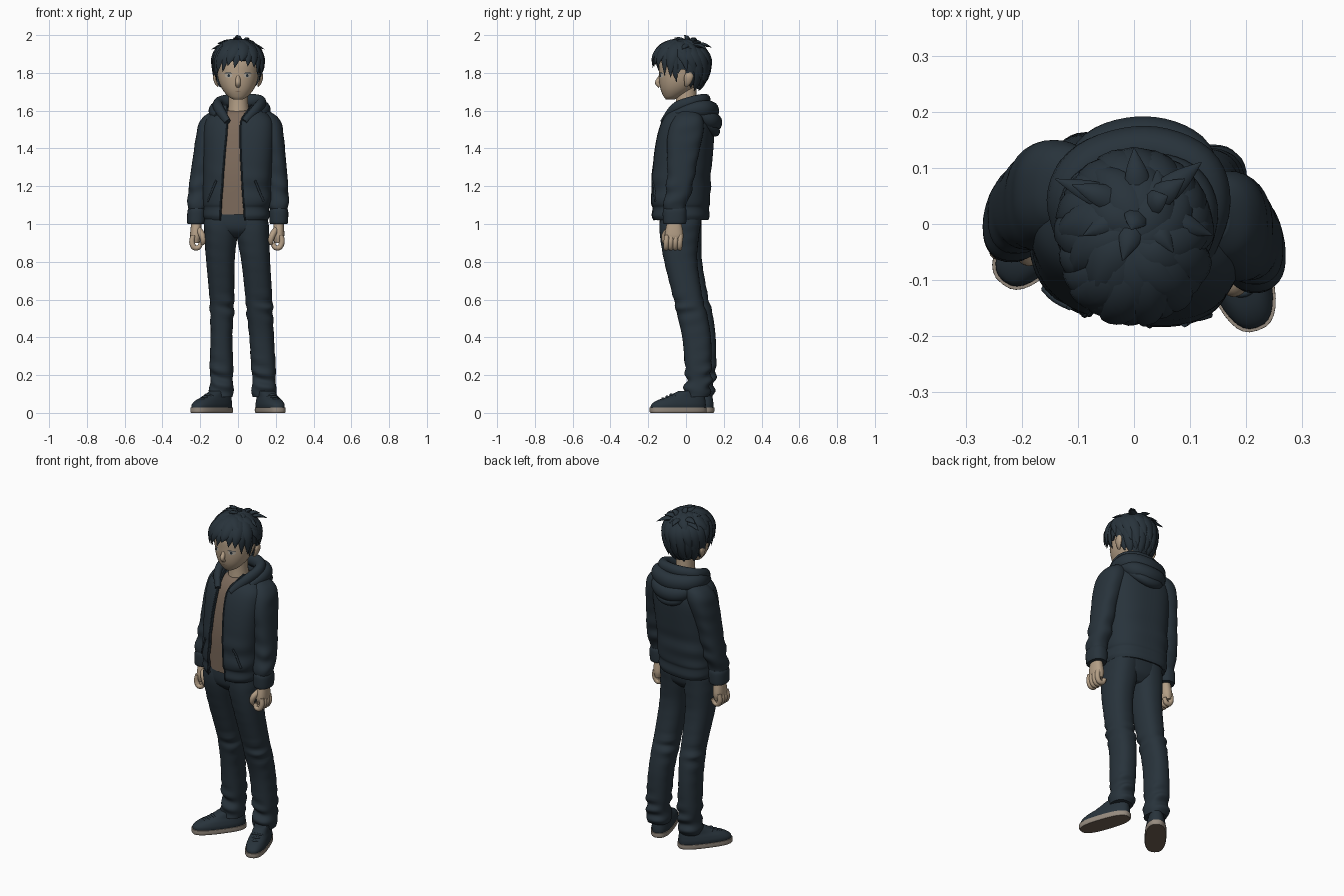
import bpy, bmesh, math
from mathutils import Vector, Matrix
from mathutils.bvhtree import BVHTree
from math import sin, cos, pi, exp


def material(name, r, g, b):
    m = bpy.data.materials.new(name)
    m.diffuse_color = (r, g, b, 1)
    return m


CLOTH = material("dark navy", .021, .033, .044)
SKIN = material("skin", .455, .345, .238)
SHIRT = material("brown shirt", .205, .146, .106)
SOLE = material("shoe rubber", .305, .258, .212)
UNDER = material("sole underside", .165, .12, .088)
WHITE = material("eye white", .47, .42, .35)
LIP = material("lip", .27, .18, .12)


def spline(rows, sub):
    """Catmull-Rom interpolation of equal-length tuples."""
    out, n = [], len(rows)
    for i in range(n - 1):
        p0, p1, p2, p3 = rows[max(i - 1, 0)], rows[i], rows[i + 1], rows[min(i + 2, n - 1)]
        for s in range(sub):
            t = s / sub
            out.append([.5 * (2 * b + (c - a) * t + (2 * a - 5 * b + 4 * c - d) * t * t
                              + (3 * b - a - 3 * c + d) * t ** 3)
                        for a, b, c, d in zip(p0, p1, p2, p3)])
    return out + [list(rows[-1])]


def spow(v, p):
    return math.copysign(abs(v) ** p, v)


def loft(rows, p=.85, n=36, sub=5, skew=0, fold=None, freq=90):
    """Rows (x0, x1, y_front, y_back, z[, open_left, open_right]) bottom to top."""
    rings = []
    for r in spline(rows, sub):
        x0, x1, y0, y1, z = r[:5]
        cx, cy, rx, ry = (x0 + x1) / 2, (y0 + y1) / 2, (x1 - x0) / 2, (y1 - y0) / 2
        a0, a1, count = 0, 2 * pi, n
        if len(r) > 5:
            edge = lambda x: math.asin(max(-1, min(1, spow((x - cx) / rx, 1 / p))))
            a0, a1, count = edge(r[6]), 2 * pi + edge(r[5]), n + 1
        ring = []
        for j in range(count):
            a = a0 + (a1 - a0) * j / n
            d = fold(z) * sin(z * freq + 2 * sin(a + 1)) * (.5 + .5 * sin(a * 2 + z * 11)) if fold else 0
            dx = (rx + d) * spow(sin(a), p)
            ring.append(Vector((cx + dx, cy - (ry + d) * spow(cos(a), p) + skew * dx, z)))
        rings.append(ring)
    return rings


def sweep(path, flat=1, up=None, n=12, sub=5):
    """Tube along rows (x, y, z, radius); up(point) gives the thin direction."""
    rows, rings = spline(path, sub), []
    for i, r in enumerate(rows):
        q = Vector(r[:3])
        t = (Vector(rows[min(i + 1, len(rows) - 1)][:3]) - Vector(rows[max(i - 1, 0)][:3])).normalized()
        u = up(q) if up else Vector((.13, .21, 1))
        side = t.cross(u).normalized()
        nor = side.cross(t)
        w = max(r[3], .0008)
        rings.append([q + side * w * cos(2 * pi * j / n) + nor * w * flat * sin(2 * pi * j / n)
                      for j in range(n)])
    return rings


def build(name, tubes, mat, closed=True, cap=True, angle=50):
    bm = bmesh.new()
    for rings in tubes:
        vs = [[bm.verts.new(q) for q in ring] for ring in rings]
        n = len(vs[0])
        for a, b in zip(vs, vs[1:]):
            for j in range(n if closed else n - 1):
                k = (j + 1) % n
                bm.faces.new((a[j], a[k], b[k], b[j]))
        if closed and cap:
            bm.faces.new(vs[0][::-1])
            bm.faces.new(vs[-1])
    if closed and cap:
        bmesh.ops.recalc_face_normals(bm, faces=bm.faces)
    me = bpy.data.meshes.new(name)
    bm.to_mesh(me)
    bm.free()
    me.materials.append(mat)
    ob = bpy.data.objects.new(name, me)
    bpy.context.collection.objects.link(ob)
    bpy.ops.object.select_all(action='DESELECT')
    ob.select_set(True)
    bpy.context.view_layer.objects.active = ob
    bpy.ops.object.shade_smooth_by_angle(angle=math.radians(angle))
    return ob


def caster(ob):
    me = ob.data
    tree = BVHTree.FromPolygons([v.co for v in me.vertices], [tuple(f.vertices) for f in me.polygons])

    def hit(x, z, off=.003):
        h = tree.ray_cast(Vector((x, -1, z)), Vector((0, 1, 0)))[0]
        return Vector((x, (h.y if h else -.13) - off, z))
    return hit


# trousers
crease = lambda z: .001 + .009 * exp(-((z - .17) / .09) ** 2) + .006 * exp(-((z - .56) / .06) ** 2)
build("right_trouser_leg", [loft([
    (.078, .2, 0, .118, .085), (.07, .205, -.01, .13, .12), (.078, .198, 0, .132, .17),
    (.07, .2, -.005, .135, .24), (.06, .19, -.02, .132, .4), (.045, .185, -.05, .11, .53),
    (.04, .182, -.065, .09, .6), (.018, .17, -.115, .06, .8), (-.006, .165, -.137, .068, .93),
    (-.01, .162, -.14, .078, 1.0), (-.01, .155, -.135, .08, 1.05)], sub=8, fold=crease)], CLOTH)
build("left_trouser_leg", [loft([
    (-.145, -.03, .015, .14, .085), (-.155, -.022, .01, .15, .12), (-.145, -.028, .02, .152, .17),
    (-.15, -.025, .015, .16, .24), (-.145, -.03, 0, .157, .4), (-.148, -.022, -.02, .14, .53),
    (-.15, -.02, -.035, .12, .6), (-.168, -.018, -.095, .085, .8), (-.178, -.005, -.13, .082, .93),
    (-.18, 0, -.138, .082, 1.0), (-.172, 0, -.132, .082, 1.05)], sub=8, fold=crease, freq=84)], CLOTH)
build("trouser_hips", [loft([
    (-.09, .07, -.09, .04, .925), (-.14, .125, -.128, .07, .96), (-.17, .152, -.14, .08, 1.0),
    (-.17, .155, -.138, .085, 1.06)], p=.8)], CLOTH)

# shoes: sole, upper and laces, turned outward
for side, x, y, turn in (("right", .17, -.04, .33), ("left", -.138, .018, -.66)):
    sole = build(side + "_shoe_sole", [loft([
        (-.055, .055, -.154, .15, 0), (-.059, .059, -.158, .154, .008),
        (-.059, .059, -.158, .154, .028)], p=.76)], SOLE, angle=35)
    sole.data.materials.append(UNDER)
    for f in sole.data.polygons:
        f.material_index = int(f.normal.z < -.8)
    upper = build(side + "_shoe_upper", [loft([
        (-.055, .055, -.153, .149, .025), (-.056, .056, -.148, .15, .045), (-.051, .051, -.118, .148, .066),
        (-.044, .044, -.06, .145, .086), (-.04, .04, .0, .138, .115)], p=.8)], CLOTH)
    laces = build(side + "_shoe_laces", [sweep([
        (-.03, yy + .012, zz - .012, .006), (0, yy, zz, .007), (.03, yy + .012, zz - .012, .006)])
        for yy, zz in ((-.088, .076), (-.065, .086), (-.042, .097))], CLOTH)
    for ob in (sole, upper, laces):
        ob.data.transform(Matrix.Translation((x, y, 0)) @ Matrix.Rotation(turn, 4, 'Z'))

# shirt and neck
build("shirt", [loft([
    (-.15, .135, -.148, .09, 1.05), (-.15, .15, -.152, .1, 1.25), (-.15, .16, -.138, .11, 1.4),
    (-.13, .145, -.112, .1, 1.52), (-.075, .085, -.075, .08, 1.585), (-.06, .07, -.045, .07, 1.6)],
    p=.75, skew=-.1)], SHIRT)
build("neck", [loft([(-.058, .064, -.06, .06, 1.55), (-.05, .054, -.054, .058, 1.64),
                     (-.05, .054, -.055, .055, 1.73)], p=1)], SKIN)

# open jacket with hem band
jacket = build("jacket_body", [loft([
    (-.175, .158, -.165, .115, 1.02, -.095, .035), (-.185, .168, -.175, .122, 1.045, -.094, .034),
    (-.183, .166, -.171, .118, 1.085, -.092, .032), (-.188, .175, -.178, .125, 1.12, -.09, .028),
    (-.185, .18, -.175, .128, 1.25, -.08, .02), (-.185, .19, -.163, .14, 1.38, -.07, .014),
    (-.185, .195, -.145, .145, 1.48, -.06, .012), (-.17, .185, -.12, .135, 1.55, -.057, .018),
    (-.12, .14, -.085, .12, 1.6, -.06, .05), (-.085, .1, -.05, .1, 1.63, -.06, .07)],
    p=.75, n=60, sub=8, skew=-.1, fold=lambda z: .005 * exp(-((z - 1.18) / .1) ** 2), freq=50)],
    CLOTH, closed=False)
on_jacket = caster(jacket)
rows = len(jacket.data.vertices) // 61
build("jacket_zip_edges", [sweep([(*jacket.data.vertices[i * 61 + k].co, .004) for i in range(0, rows, 3)],
                                 sub=2, n=8, up=lambda q: Vector((0, 1, 0))) for k in (0, 60)], CLOTH)
build("jacket_pocket_welts", [sweep([(*on_jacket(x + s * u * .045, 1.23 - u * .11, .001), .006)
                                     for u in (0, .33, .66, 1)], n=8, up=lambda q: Vector((0, 1, 0)))
                              for x, s in ((.09, 1), (-.115, -1))], CLOTH)
solid = jacket.modifiers.new("thickness", 'SOLIDIFY')
solid.thickness = .016

# sleeves, cuffs and hands; the left side sits further back
sleeve = [(.175, .262, -.115, -.005, 1.07), (.16, .266, -.12, 0, 1.1), (.16, .268, -.11, .025, 1.16),
          (.15, .262, -.1, .045, 1.25), (.14, .252, -.1, .065, 1.36), (.12, .244, -.1, .085, 1.45),
          (.1, .234, -.085, .095, 1.52), (.09, .21, -.06, .085, 1.567), (.09, .17, -.03, .06, 1.595)]
cuff = [(.17, .261, -.118, -.002, 1.0), (.166, .265, -.122, .002, 1.015), (.166, .266, -.123, .003, 1.065),
        (.172, .26, -.118, -.002, 1.085)]
palm = [(.192, .234, -.105, -.02, .9), (.184, .244, -.112, -.014, .93), (.185, .245, -.11, -.016, .96),
        (.19, .242, -.1, -.025, 1.01)]
fingers = [[(.228, y, .94, .014), (.233, y - .002, .905, .0145), (.22, y - .004, .876, .014),
            (.196, y - .003, .876, .013), (.184, y, .9, .0115)] for y in (-.102, -.078, -.054, -.03)]
thumb = [(.205, -.085, .975, .016), (.184, -.11, .945, .017), (.174, -.114, .915, .015), (.176, -.107, .893, .01)]


def place(rings, left):
    if not left:
        return rings
    return [[Vector((-q.x + .022 * (q.z - 1.1) / .4, q.y + .055, q.z)) for q in ring] for ring in rings]


for side, left in (("right", False), ("left", True)):
    build(side + "_sleeve", [place(loft(sleeve, sub=8, fold=lambda z: .0015 + .005 * exp(-((z - 1.17) / .07) ** 2),
                                        freq=62), left)], CLOTH)
    build(side + "_cuff", [place(loft(cuff), left)], CLOTH)
    build(side + "_hand", [place(loft(palm), left)] + [place(sweep(f, up=lambda q: Vector((0, 1, 0))), left)
                                                      for f in fingers + [thumb]], SKIN)

# hood: layered rolls draped behind the neck
build("hood", [sweep(r, sub=6, n=16, flat=f) for f, r in (
    (1.2, [(-.055, -.115, 1.54, .015), (-.098, -.05, 1.605, .024), (-.105, .04, 1.635, .028), (-.06, .085, 1.65, .029),
           (.01, .1, 1.654, .03), (.09, .08, 1.652, .03), (.122, .02, 1.64, .028), (.1, -.06, 1.61, .024),
           (.035, -.122, 1.54, .014)]),
    (1.2, [(-.105, -.06, 1.57, .02), (-.122, .04, 1.6, .034), (-.08, .105, 1.6, .042), (.02, .13, 1.595, .045),
           (.11, .1, 1.605, .042), (.138, .03, 1.6, .034), (.12, -.06, 1.575, .02)]),
    (1.15, [(-.12, .06, 1.575, .022), (-.065, .13, 1.545, .038), (.02, .15, 1.535, .042), (.1, .125, 1.55, .038),
            (.14, .06, 1.58, .022)]),
    (1, [(-.085, .11, 1.53, .02), (-.04, .145, 1.5, .026), (.02, .152, 1.49, .028), (.075, .14, 1.505, .026),
         (.12, .1, 1.54, .02)]))], CLOTH)

# head, ears and nose
head = build("head", [loft([
    (-.022, .022, -.105, -.065, 1.658), (-.05, .05, -.118, -.025, 1.674), (-.08, .08, -.133, .03, 1.708),
    (-.1, .1, -.141, .07, 1.75), (-.11, .11, -.143, .095, 1.8), (-.112, .112, -.14, .1, 1.86),
    (-.09, .09, -.11, .075, 1.92), (-.04, .04, -.06, .02, 1.95)], p=.95, n=48)], SKIN)
build("ears", [sweep([(s * .106, .0, 1.73, .008), (s * .116, .008, 1.75, .018), (s * .121, .015, 1.78, .024),
                      (s * .12, .018, 1.81, .012)], flat=.5, up=lambda q: Vector((1, 0, 0)))
               for s in (-1, 1)], SKIN)
build("nose", [sweep([(0, -.132, 1.79, .008), (0, -.142, 1.765, .013), (0, -.151, 1.747, .013),
                      (0, -.136, 1.73, .012)], up=lambda q: Vector((0, 1, 0)))], SKIN, angle=80)
on_head = caster(head)


def patch(x, z, rx, rz, off):
    return [[on_head(x + k * rx * cos(a * pi / 10), z + k * rz * sin(a * pi / 10), off) for a in range(20)]
            for k in (1, .5, .02)]


build("eye_whites", [patch(s * .05, 1.786, .02, .012, .002) for s in (-1, 1)], WHITE, cap=False)
build("irises", [patch(s * .049, 1.786, .006, .009, .004) for s in (-1, 1)], CLOTH, cap=False)
build("upper_lids", [patch(s * .051, 1.799, .021, .0025, .005) for s in (-1, 1)], CLOTH, cap=False)
build("mouth", [patch(0, 1.702, .016, .002, .002)], LIP, cap=False)


# hair: cap plus tapered locks that follow it
def hair_point(t, e, k=1):
    f = cos(e) * k
    return Vector((.125 * f * sin(t), -.025 - .142 * f * cos(t),
                   1.855 + (.112 if e > 0 else .2) * sin(e) * k))


def hairline(t):
    t = abs((t + pi) % (2 * pi) - pi)
    keys = [(0, .12), (.9, .05), (1.25, -.1), (1.4, -.35), (1.6, -.15), (1.9, -.3), (2.3, -.75), (3.2, -.82)]
    for (a, u), (b, v) in zip(keys, keys[1:]):
        if t <= b:
            return u + (v - u) * (t - a) / (b - a)


def lock(t0, e0, t1, e1, w, lift):
    path = []
    for i in range(7):
        s = i / 6
        q = hair_point(t0 + (t1 - t0) * s, e0 + (e1 - e0) * s, .97 + .03 * min(1, 3 * s) + lift * s * s)
        path.append((*q, w * sin(pi * (.22 + .78 * s)) ** .75 if s < 1 else .0008))
    return sweep(path, flat=.45, up=lambda q: q - Vector((0, -.025, 1.85)), n=8, sub=2)


angles = [2 * pi * j / 56 for j in range(56)]
cap = [[hair_point(t, hairline(t) + (1.55 - hairline(t)) * u, k) for t in angles]
       for u, k in [(0, .8)] + [(i / 14, 1) for i in range(15)]]
build("hair_cap", [cap], CLOTH, cap=False)
locks = []
for i, e in enumerate((-.42, -.26, -.24, -.08, -.14, .03, -.1, -.12, -.32, -.36)):      # fringe
    t = -1.2 + i * .265
    locks.append(lock(t * .7 + .35, 1.4, t, e, .036 + .006 * (i % 2), .08 + .04 * (i % 2)))
for s in (-1, 1):                                                                       # temples
    locks += [lock(s * 1.1, 1.1, s * 1.38, -.52, .03, .04), lock(s * 1.5, 1.1, s * 1.75, -.2, .036, .13)]
for i in range(9):                                                                      # nape and back
    t = 1.95 + i * .3
    locks.append(lock(t - .1, .3, t + .1, -.72 - .12 * (i % 2), .034, .02))
    locks.append(lock(t - .3, .9, t + .15, -.3 - .14 * (i % 3), .04, .1))
for i in range(13):                                                                     # crown
    t = i * pi / 6.5 + .2
    locks.append(lock(t - .5, 1.5, t + .15, .2 + .22 * (i % 3), .04, .08 + .06 * (i % 2)))
for x, y, z in ((-.005, -.01, 2.0), (.06, .05, 1.984), (-.14, .08, 1.925), (.12, .11, 1.925), (-.02, -.065, 1.985),
                (-.11, .07, 1.955), (.0, .135, 1.935), (.14, -.02, 1.925), (.09, .08, 1.96), (-.09, -.02, 1.965),
                (.07, -.05, 1.97)):                                                     # loose tufts
    a, b = Vector((.01 + x * .15, .025 + y * .1, 1.94)), Vector((x, y, z))
    m = a.lerp(b, .55) + Vector((0, 0, .012))
    locks.append(sweep([(*a, .026), (*m, .02), (*b, .001)], flat=.55, n=8))
build("hair_locks", locks, CLOTH)
